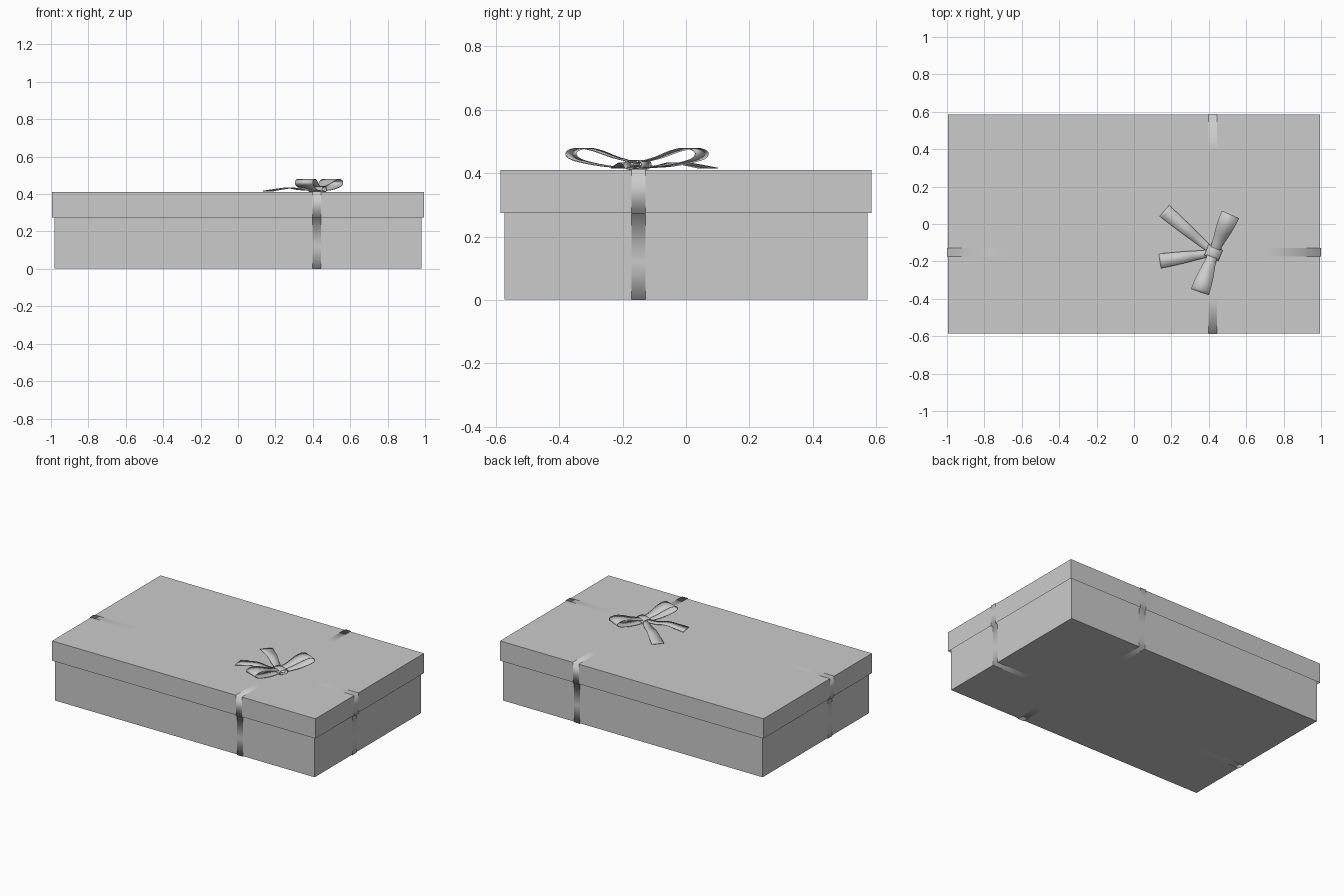
import bpy, bmesh, math
from mathutils import Vector

if "Cube" in bpy.data.objects:
    bpy.data.objects.remove(bpy.data.objects["Cube"])

LID_X, LID_Y, BASE_X, BASE_Y = 0.995, 0.585, 0.98, 0.573
RIM, TOP = 0.275, 0.41
CX, CY = 0.42, -0.15


def finish(name, bm):
    me = bpy.data.meshes.new(name)
    bm.to_mesh(me)
    bm.free()
    ob = bpy.data.objects.new(name, me)
    bpy.context.collection.objects.link(ob)
    return ob


def box(hx, hy, z0, z1):
    bm = bmesh.new()
    bmesh.ops.create_cube(bm, size=1)
    for v in bm.verts:
        v.co = (v.co.x * 2 * hx, v.co.y * 2 * hy, z0 if v.co.z < 0 else z1)
    bm.normal_update()
    return bm


def sheet(name, path, origin, angle, closed=False, thick=0.0, smooth=True):
    """Sweep (s, z, half_width) points into a band running along angle."""
    d = Vector((math.cos(angle), math.sin(angle), 0))
    side = Vector((-d.y, d.x, 0))
    bm = bmesh.new()
    rows = []
    for s, z, w in path:
        p = Vector(origin) + d * s + Vector((0, 0, z))
        rows.append((bm.verts.new(p - side * w), bm.verts.new(p + side * w)))
    pairs = list(zip(rows, rows[1:] + rows[:1])) if closed else list(zip(rows, rows[1:]))
    for a, b in pairs:
        f = bm.faces.new((a[0], b[0], b[1], a[1]))
        f.smooth = smooth
    ob = finish(name, bm)
    if thick:
        m = ob.modifiers.new("thickness", 'SOLIDIFY')
        m.thickness = thick
        m.offset = 0
    return ob


def spline(pts, n=4):
    """Catmull-Rom resampling of a short control path."""
    p = [Vector(q) for q in pts]
    p = [2 * p[0] - p[1]] + p + [2 * p[-1] - p[-2]]
    out = []
    for a, b, c, e in zip(p, p[1:], p[2:], p[3:]):
        for i in range(n):
            t = i / n
            out.append(0.5 * (2 * b + (c - a) * t + (2 * a - 5 * b + 4 * c - e) * t * t
                              + (3 * b - a - 3 * c + e) * t ** 3))
    return out + [p[-2]]


# Box base, reaching up inside the lid
finish("box_base", box(BASE_X, BASE_Y, 0.002, 0.395))

# Lid with a hollow underside
bm = box(LID_X, LID_Y, RIM, TOP)
under = min(bm.faces, key=lambda f: f.calc_center_median().z)
bmesh.ops.inset_region(bm, faces=[under], thickness=0.008)
bmesh.ops.translate(bm, verts=under.verts, vec=(0, 0, 0.125))
finish("box_lid", bm)


# Ribbons wrapped all the way round the box, hugging lid and base
def wrap(name, base, lid, origin, angle):
    g, w = 0.004, 0.0225
    half = [(base * 0.66, 0), (base + g, 0), (base + g, 0.12), (base + g, RIM - g),
            (lid + g, RIM - g), (lid + g, TOP + 0.003), (lid * 0.68, TOP + 0.003)]
    loop = half + [(-s, z) for s, z in reversed(half)]
    path = [(s, z, w) for s, z in reversed(loop)]
    ob = sheet(name, path, origin, angle, closed=True)
    ob.data.flip_normals()
    bpy.context.view_layer.objects.active = ob
    return ob


wrap("ribbon_long", BASE_X, LID_X, (0, CY, 0), 0)
wrap("ribbon_cross", BASE_Y, LID_Y, (CX, 0, 0), math.pi / 2)

# Bow loops
LOOP = [(0.0, .432, .024), (0.07, .449, .033), (0.13, .470, .043), (0.175, .479, .048),
        (0.21, .474, .05), (0.222, .461, .05), (0.207, .445, .05), (0.16, .432, .045),
        (0.09, .421, .035), (0.0, .417, .024)]
BOW = (CX + 0.005, CY - 0.003, 0)
for name, ang in (("bow_loop_back", 66), ("bow_loop_front", 251)):
    sheet(name, spline(LOOP), BOW, math.radians(ang), thick=0.003)

# Loose ribbon tails
for name, ang, length in (("bow_tail_back", 139.5, 0.345), ("bow_tail_front", 189, 0.29)):
    tail = [(0, .424, .016), (length * .3, .422, .024), (length * .55, .433, .031),
            (length * .8, .425, .036), (length, .416, .039)]
    sheet(name, spline(tail), BOW, math.radians(ang), thick=0.003)

# Knot band around the middle of the bow
knot = []
for i in range(16):
    a = 2 * math.pi * i / 16
    c, s = math.cos(a), math.sin(a)
    knot.append((0.03 * math.copysign(abs(c) ** 0.7, c),
                 0.4265 - 0.0145 * math.copysign(abs(s) ** 0.7, s), 0.041))
sheet("bow_knot", knot, BOW, math.radians(68), closed=True, thick=0.003)
